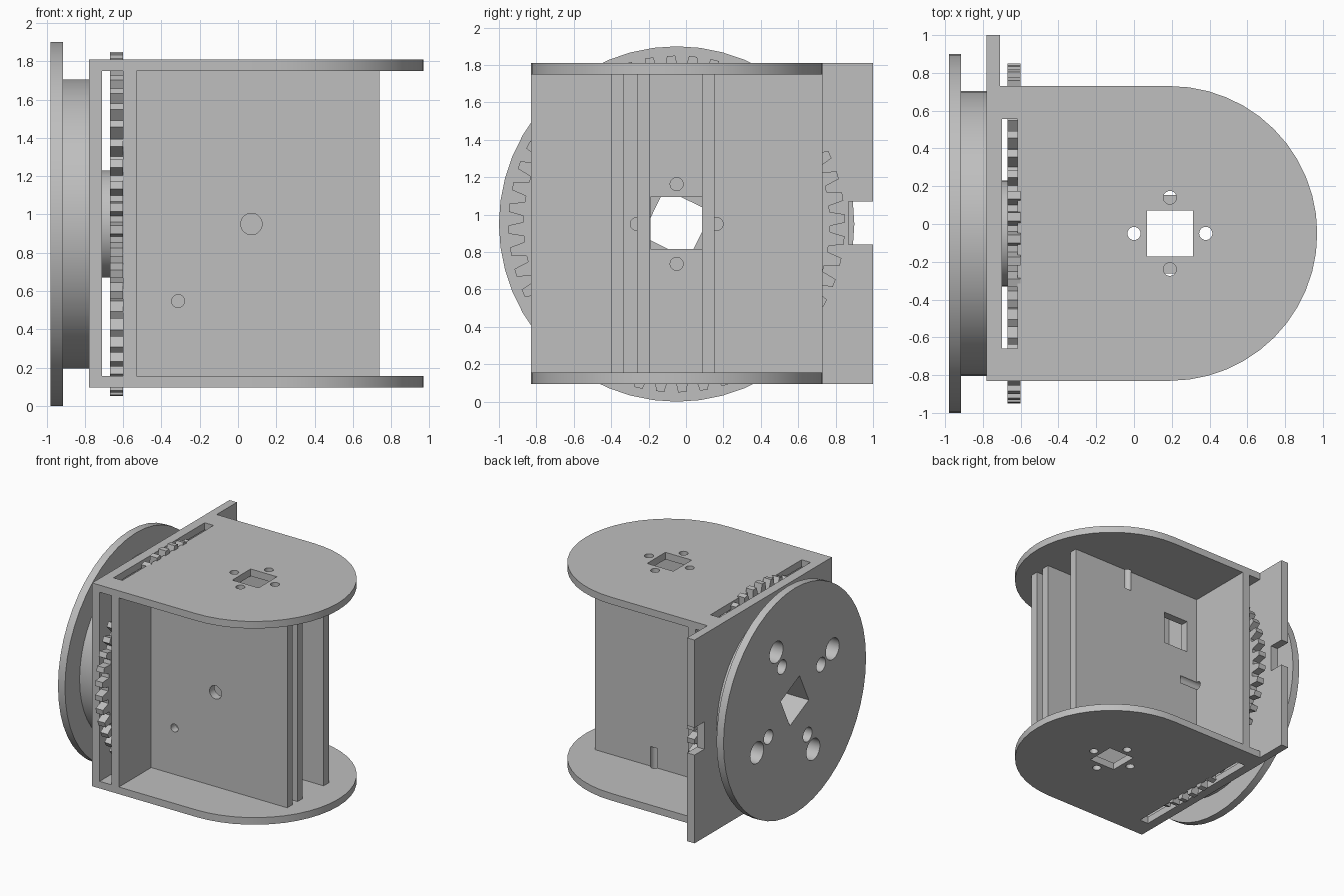
import bpy, bmesh
from math import sin, cos, pi, radians

cube = bpy.data.objects.get("Cube")
if cube:
    bpy.data.objects.remove(cube, do_unlink=True)

grey = bpy.data.materials.new("plain_grey")
grey.use_nodes = True
COLOUR = (0.52, 0.52, 0.52, 1)
grey.diffuse_color = COLOUR
grey.node_tree.nodes["Principled BSDF"].inputs["Base Color"].default_value = COLOUR

AY, AZ = -0.05, 0.95      # wheel axis
PX = 0.19                 # centre of the plate holes
TURN = radians(64)        # wheel rotation
PLACE = {"x": lambda a, b, d: (d, a, b),
         "y": lambda a, b, d: (a, d, b),
         "z": lambda a, b, d: (a, b, d)}


def prism(name, pts, axis, lo, hi):
    """Extrude a 2D outline along an axis."""
    bm = bmesh.new()
    place = PLACE[axis]
    low = [bm.verts.new(place(a, b, lo)) for a, b in pts]
    high = [bm.verts.new(place(a, b, hi)) for a, b in pts]
    bm.faces.new(low)
    bm.faces.new(high)
    for i in range(len(pts)):
        j = (i + 1) % len(pts)
        bm.faces.new((low[i], low[j], high[j], high[i]))
    bmesh.ops.recalc_face_normals(bm, faces=bm.faces)
    mesh = bpy.data.meshes.new(name)
    bm.to_mesh(mesh)
    bm.free()
    mesh.materials.append(grey)
    obj = bpy.data.objects.new(name, mesh)
    bpy.context.collection.objects.link(obj)
    return obj


def rect(a0, a1, b0, b1):
    return [(a0, b0), (a1, b0), (a1, b1), (a0, b1)]


def ring(a, b, r, n=48, start=0.0):
    return [(a + r * cos(start + 2 * pi * i / n), b + r * sin(start + 2 * pi * i / n))
            for i in range(n)]


def activate(obj):
    bpy.ops.object.select_all(action="DESELECT")
    obj.select_set(True)
    bpy.context.view_layer.objects.active = obj


def cut(obj, *holes):
    """Cut prisms, each given as (outline, axis, lo, hi), out of a part."""
    for hole in holes:
        cutter = prism("cutter", *hole)
        cutter.hide_render = True
        mod = obj.modifiers.new("hole", "BOOLEAN")
        mod.operation = "DIFFERENCE"
        mod.solver = "EXACT"
        mod.object = cutter
        activate(obj)
        bpy.ops.object.modifier_apply(modifier=mod.name)
        bpy.data.objects.remove(cutter, do_unlink=True)
    return obj


parts = []

# Drilled holes shared by the plates, inner wall and panels
top_drills = [(ring(PX + 0.19 * cos(k * pi / 2), AY + 0.19 * sin(k * pi / 2), 0.035, 20), "z", lo, hi)
              for k in range(4) for lo, hi in ((1.58, 1.9), (0.0, 0.32))]
side_drills = [(ring(AY + 0.213 * cos(k * pi / 2), AZ + 0.213 * sin(k * pi / 2), 0.035, 20), "x", -0.605, -0.36)
               for k in range(4)]

# Wheel: flange disc, inner disc, shaft and gear with a turned square bore
bore = (ring(AY, AZ, 0.198, 4, TURN + pi / 4), "x", -1.1, -0.5)
bolts = []
for k in range(4):
    a = TURN + k * pi / 2
    for dist, r in ((0.56, 0.09), (0.39, 0.06)):
        bolts.append((ring(AY + dist * cos(a), AZ + dist * sin(a), r, 24), "x", -1.1, -0.7))

parts.append(cut(prism("flange_disc", ring(AY, AZ, 0.95), "x", -0.98, -0.915), bore, *bolts))
parts.append(cut(prism("drum_disc", ring(AY, AZ, 0.755), "x", -0.915, -0.78), bore, *bolts))
parts.append(cut(prism("shaft", ring(AY, AZ, 0.28), "x", -0.78, -0.67), bore))

TEETH = 48
outline = []
for i in range(TEETH):
    mid = radians(1.9) + 2 * pi * i / TEETH
    for off, r in ((-2.6, 0.82), (-1.4, 0.9), (1.4, 0.9), (2.6, 0.82)):
        a = mid + radians(off)
        outline.append((AY + r * cos(a), AZ + r * sin(a)))
parts.append(cut(prism("gear", outline, "x", -0.67, -0.602), bore))

# Outer wall with a notch in its rear edge and a hole for the shaft
parts.append(cut(prism("outer_wall", rect(-0.83, 1.0, 0.095, 1.81), "x", -0.78, -0.71),
                 (rect(0.87, 1.1, 0.84, 1.07), "x", -0.9, -0.6),
                 (ring(AY, AZ, 0.28), "x", -0.9, -0.6)))

# Inner wall with a square window
parts.append(cut(prism("inner_wall", rect(-0.83, 0.73, 0.155, 1.75), "x", -0.6, -0.53),
                 (rect(-0.19, 0.085, 0.815, 1.095), "x", -0.8, -0.4), *side_drills))

# Top and bottom plates with a round end, gear slot and mounting holes
plate = [(-0.71, 0.73), (-0.71, -0.83)]
plate += [(PX + 0.78 * cos(t), AY + 0.78 * sin(t))
          for t in (-pi / 2 + pi * i / 24 for i in range(25))]
for name, lo, hi in (("top_plate", 1.75, 1.81), ("bottom_plate", 0.095, 0.155)):
    parts.append(cut(prism(name, plate, "z", lo, hi),
                     (rect(-0.70, -0.617, -0.66, 0.555), "z", -0.1, 2),
                     (rect(0.068, 0.313, -0.173, 0.072), "z", -0.1, 2), *top_drills))

# Upright panels between the plates
front_holes = [(ring(0.07, 0.95, 0.056, 28), "y", -0.5, -0.3),
               (ring(-0.313, 0.547, 0.034, 20), "y", -0.5, -0.3)]
rear_window = [(rect(-0.43, -0.19, 1.23, 1.51), "y", 0.0, 0.3)]
for name, y, holes in (("front_panel", -0.4, front_holes),
                       ("middle_panel", -0.262, top_drills + side_drills),
                       ("rear_panel", 0.085, rear_window + top_drills + side_drills)):
    parts.append(cut(prism(name, rect(-0.53, 0.74, 0.155, 1.75), "y", y, y + 0.068), *holes))

# Smooth the round sides, keep the edges sharp
for obj in parts:
    activate(obj)
    bpy.ops.object.shade_smooth_by_angle(angle=radians(25))
